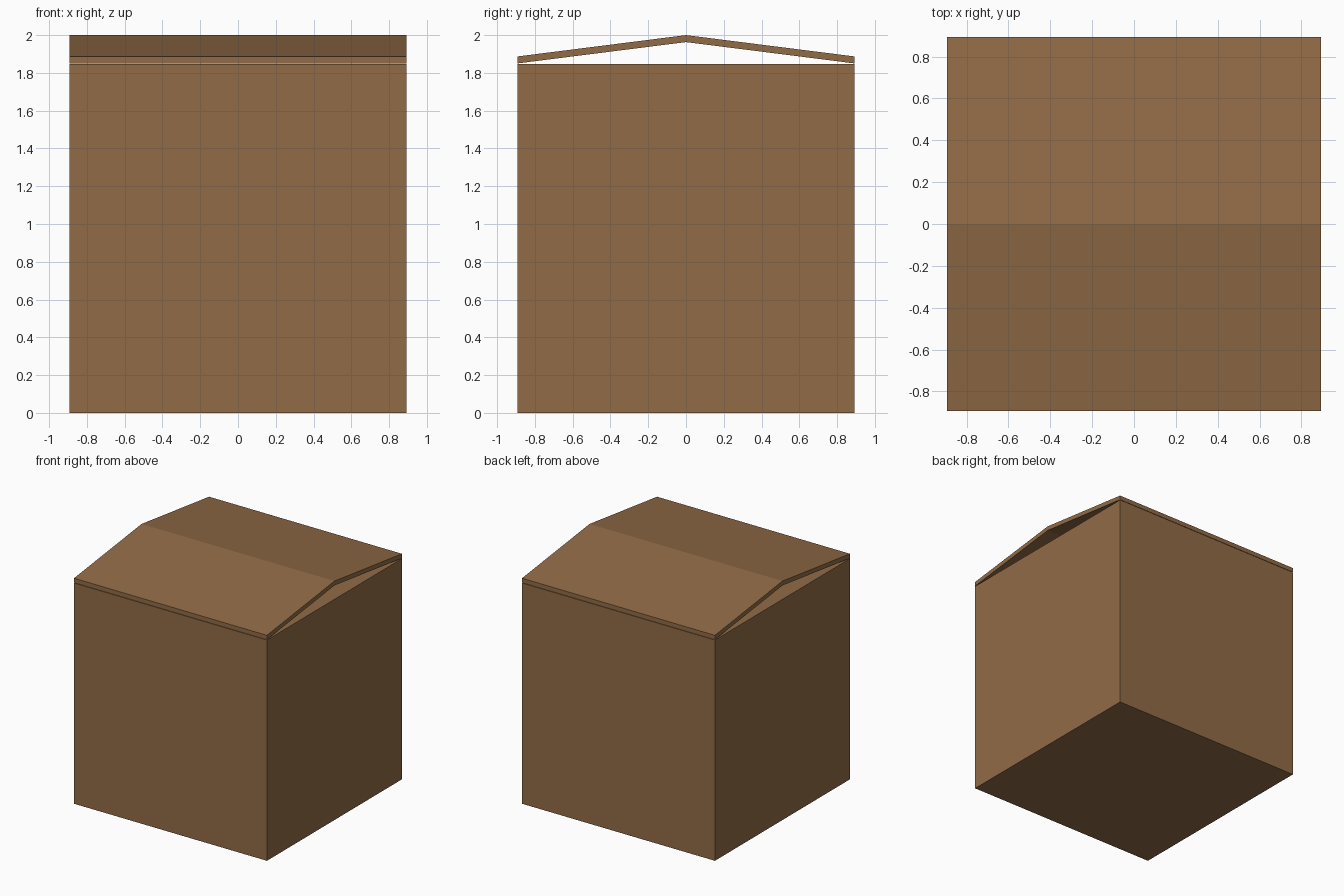
import bpy

if "Cube" in bpy.data.objects:
    bpy.data.objects.remove(bpy.data.objects["Cube"])

HALF = 0.893      # half width in x and y
BODY_TOP = 1.847  # height of the body
THICK = 0.037     # vertical thickness of the roof sheet
PEAK = 2.0
EAVE = 1.887

wood = bpy.data.materials.new("brown wood")
wood.diffuse_color = (0.283, 0.147, 0.061, 1.0)
wood.use_nodes = True
wood.node_tree.nodes["Principled BSDF"].inputs["Base Color"].default_value = wood.diffuse_color


def extrude_x(name, profile):
    """Closed (y, z) profile, counter-clockwise seen from +x, swept along x."""
    n = len(profile)
    verts = [(x, y, z) for x in (-HALF, HALF) for y, z in profile]
    faces = [tuple(reversed(range(n))), tuple(range(n, 2 * n))]
    faces += [(i, (i + 1) % n, n + (i + 1) % n, n + i) for i in range(n)]
    mesh = bpy.data.meshes.new(name)
    mesh.from_pydata(verts, [], faces)
    mesh.materials.append(wood)
    obj = bpy.data.objects.new(name, mesh)
    bpy.context.collection.objects.link(obj)
    return obj


# Solid box body
extrude_x("body", [(-HALF, 0), (HALF, 0), (HALF, BODY_TOP), (-HALF, BODY_TOP)])

# Thin folded roof sheet, open at both gable ends
extrude_x("roof", [(-HALF, EAVE - THICK), (0, PEAK - THICK), (HALF, EAVE - THICK),
                   (HALF, EAVE), (0, PEAK), (-HALF, EAVE)])
